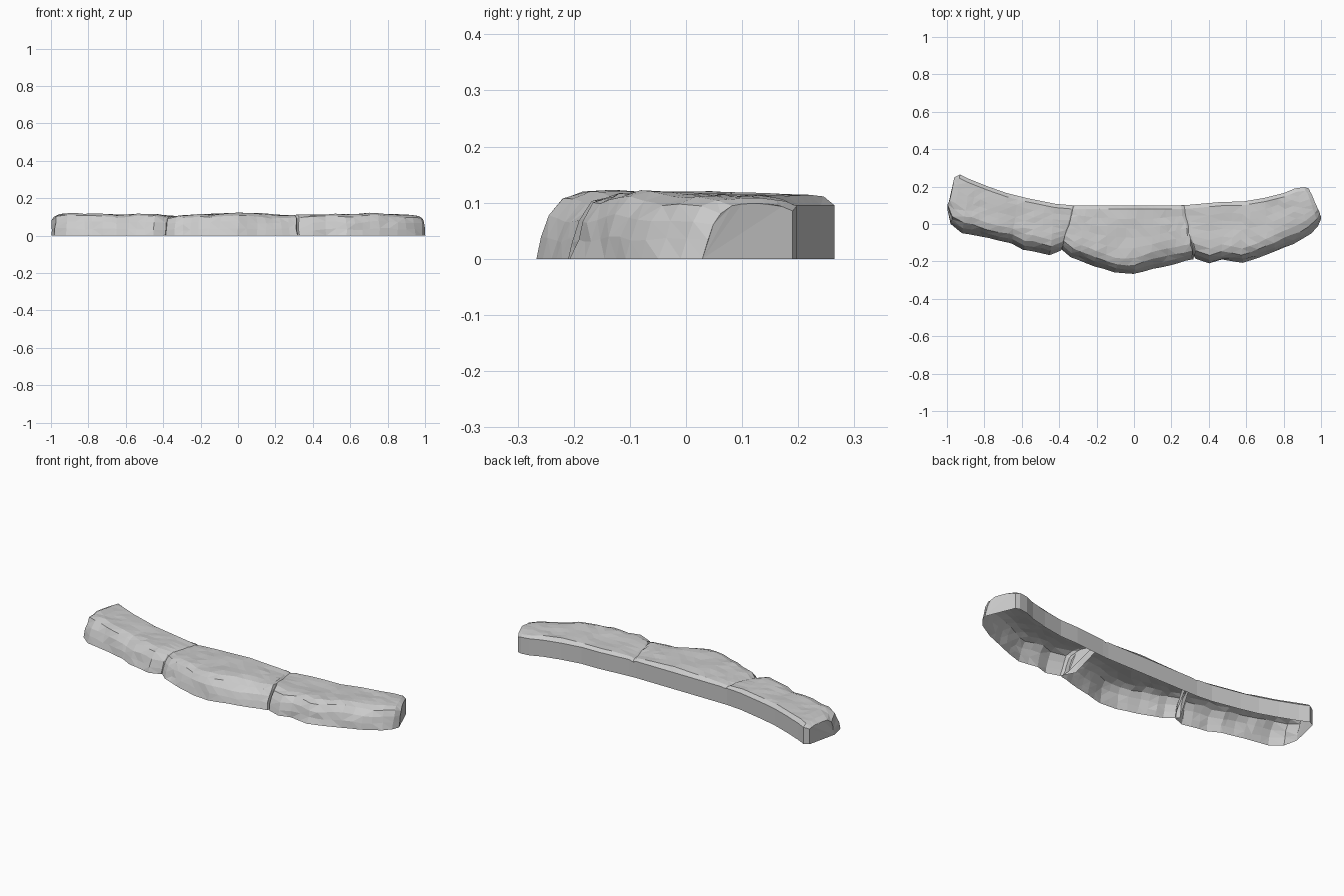
import bpy, bmesh
from mathutils import Vector, noise

if "Cube" in bpy.data.objects:
    bpy.data.objects.remove(bpy.data.objects["Cube"])

stone = bpy.data.materials.new("grey stone")
stone.use_nodes = True
stone.diffuse_color = (0.6, 0.6, 0.6, 1)
stone.node_tree.nodes["Principled BSDF"].inputs["Base Color"].default_value = (0.6, 0.6, 0.6, 1)

# Weathered front face: (inset from the front foot, share of the height)
FACE = [(0, 0), (0.01, 0.3), (0.025, 0.6), (0.05, 0.87), (0.085, 0.98)]
TOP_STEPS = 5


def resample(stations, step=0.05):
    """Fill in cross-sections so that none lie further apart than the step."""
    out = []
    for a, b in zip(stations, stations[1:]):
        n = max(1, round(abs(b[2] - a[2]) / step))
        out += [[p + (q - p) * i / n for p, q in zip(a, b)] for i in range(n)]
    return out + [list(stations[-1])]


def section(xb, yb, xf, yf, h):
    """Open-bottomed cross-section from the front foot over the top to the back foot."""
    back, front = Vector((xb, yb, 0)), Vector((xf, yf, 0))
    length = (back - front).length
    run = (back - front) / length
    pts = [front + run * d * min(1, length / 0.28) + Vector((0, 0, h * z)) for d, z in FACE]
    edge, rear = pts[-1].copy(), back - run * 0.02 + Vector((0, 0, h * 0.95))
    pts += [edge.lerp(rear, i / TOP_STEPS) for i in range(1, TOP_STEPS)]
    for i, p in enumerate(pts):
        # Chunky uneven surface; feet stay on the ground
        n = noise.noise_vector(p * 9) * 0.011 + noise.noise_vector(p * 23) * 0.006
        if i == 0:
            n = n * 0.4
            n.z = 0
        elif i >= len(FACE):
            n.z *= 0.6
        p += n
    return pts + [rear, back + Vector((0, 0, min(0.095, h * 0.87))), back]


def rock(name, stations, cap_start, cap_end):
    """Shell through the sections; inner ends are only closed at the front."""
    bm = bmesh.new()
    rings = [[bm.verts.new(p) for p in section(*s)] for s in resample(stations)]
    for a, b in zip(rings, rings[1:]):
        for i in range(len(a) - 1):
            bm.faces.new((a[i], b[i], b[i + 1], a[i + 1]))
    inner = len(FACE) + 3
    bm.faces.new(rings[0] if cap_start else rings[0][:inner])
    bm.faces.new(list(reversed(rings[-1] if cap_end else rings[-1][:inner])))
    bmesh.ops.triangulate(bm, faces=bm.faces[:])
    bmesh.ops.recalc_face_normals(bm, faces=bm.faces[:])
    if sum(f.normal.z * f.calc_area() for f in bm.faces) < 0:
        bmesh.ops.reverse_faces(bm, faces=bm.faces[:])
    mesh = bpy.data.meshes.new(name)
    bm.to_mesh(mesh)
    bm.free()
    mesh.materials.append(stone)
    obj = bpy.data.objects.new(name, mesh)
    bpy.context.collection.objects.link(obj)


# Sections: back x, back y, front x, front y, height
rock("right_rock", [
    (-0.96, 0.25, -1.0, 0.08, 0.10),
    (-0.93, 0.265, -0.98, 0.0, 0.117),
    (-0.88, 0.24, -0.92, -0.045, 0.12),
    (-0.78, 0.20, -0.78, -0.075, 0.118),
    (-0.68, 0.165, -0.67, -0.10, 0.12),
    (-0.62, 0.15, -0.65, -0.105, 0.115),
    (-0.58, 0.14, -0.59, -0.135, 0.117),
    (-0.42, 0.108, -0.45, -0.168, 0.117),
    (-0.33, 0.10, -0.39, -0.14, 0.11),
    (-0.30, 0.10, -0.35, -0.08, 0.09)], True, False)

rock("middle_rock", [
    (-0.32, 0.10, -0.405, -0.12, 0.105),
    (-0.29, 0.10, -0.34, -0.18, 0.11),
    (-0.18, 0.10, -0.21, -0.225, 0.117),
    (-0.08, 0.10, -0.10, -0.26, 0.12),
    (0.02, 0.10, 0.0, -0.267, 0.125),
    (0.10, 0.10, 0.10, -0.24, 0.12),
    (0.20, 0.10, 0.24, -0.21, 0.115),
    (0.25, 0.10, 0.32, -0.188, 0.11),
    (0.27, 0.10, 0.325, -0.12, 0.10)], False, False)

rock("left_rock", [
    (0.25, 0.10, 0.29, -0.11, 0.095),
    (0.29, 0.102, 0.33, -0.185, 0.11),
    (0.40, 0.112, 0.40, -0.21, 0.115),
    (0.47, 0.118, 0.47, -0.19, 0.115),
    (0.58, 0.12, 0.58, -0.21, 0.115),
    (0.70, 0.14, 0.71, -0.165, 0.122),
    (0.80, 0.165, 0.85, -0.11, 0.118),
    (0.86, 0.19, 0.95, -0.05, 0.112),
    (0.91, 0.197, 0.985, -0.01, 0.108),
    (0.935, 0.19, 1.0, 0.03, 0.098)], False, True)
